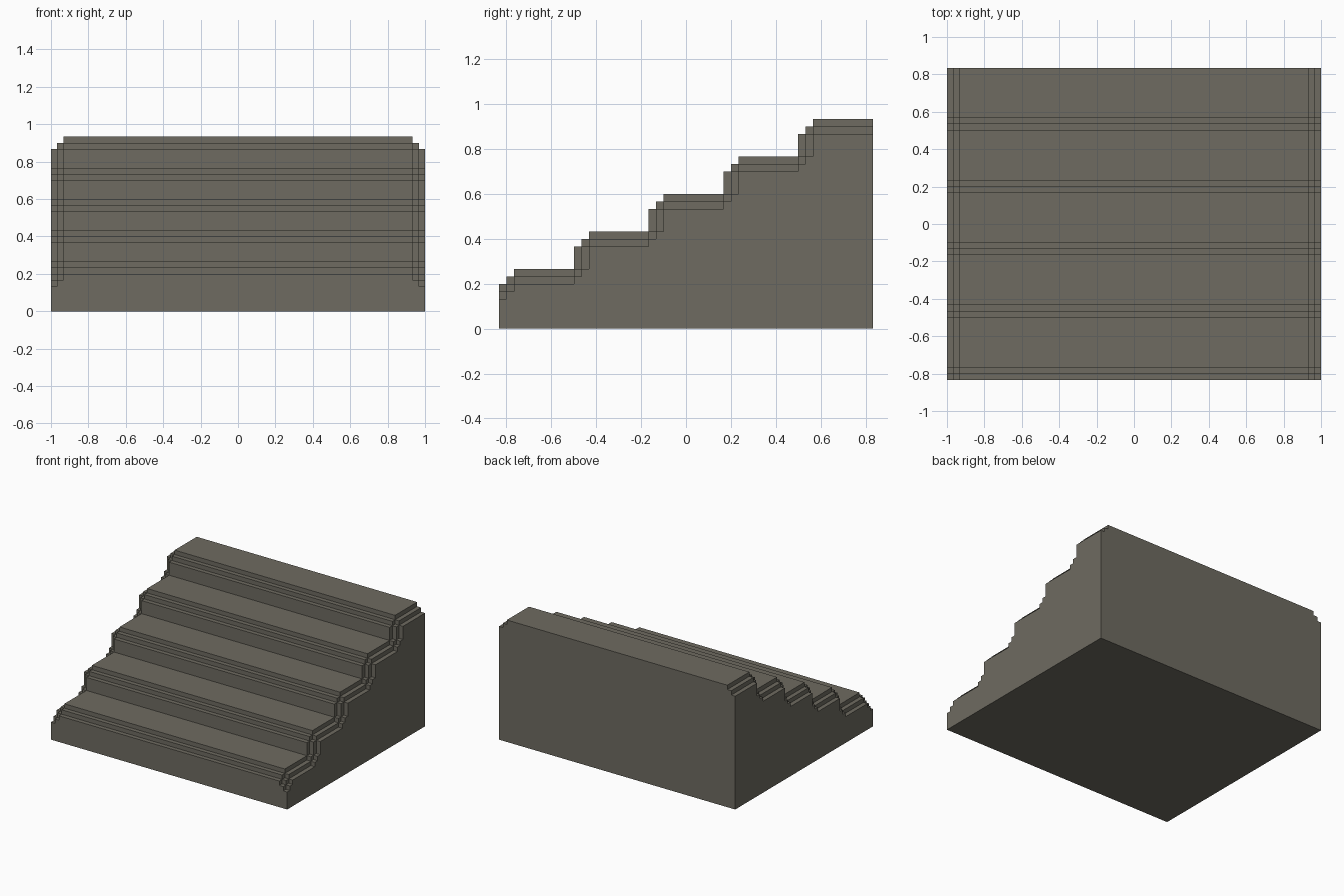
import bpy, bmesh
from mathutils import Vector

cube = bpy.data.objects.get("Cube")
if cube:
    bpy.data.objects.remove(cube, do_unlink=True)

U = 1 / 30                      # one stone course
HALF_W, DEPTH, STEPS, RUN, RISE, FIRST = 30, 50, 5, 10, 5, 6

# Height of the stair in each course-deep column: each step has a stepped nose
full = [FIRST + RISE * s + min(c, 2) for s in range(STEPS) for c in range(RUN)]


def eroded(k):
    """Stair heights worn back by k courses, measured diagonally."""
    return [min(full[i + d] - (k - abs(d)) for d in range(-k, k + 1)
                if 0 <= i + d < DEPTH) for i in range(DEPTH)]


def outline(h):
    """Top line of a stair as (y, z) points, front to back."""
    pts = [(0, h[0])]
    for i in range(1, DEPTH):
        if h[i] != h[i - 1]:
            pts += [(i, h[i - 1]), (i, h[i])]
    return pts + [(DEPTH, h[-1])]


bm = bmesh.new()


def face(pts, normal):
    f = bm.faces.new([bm.verts.new((x * U, (y - DEPTH / 2) * U, z * U)) for x, y, z in pts])
    f.normal_update()
    if f.normal.dot(Vector(normal)) < 0:
        f.normal_flip()


def strip(x0, x1, a, b, normal):
    """Quad spanning x0..x1 between two (y, z) points."""
    face([(x0, *a), (x1, *a), (x1, *b), (x0, *b)], normal)


# Bands across the width: worn edge, middle course, full centre, and mirror
layers = [eroded(k) for k in (2, 1, 0)]
edges = [-HALF_W, 1 - HALF_W, 2 - HALF_W, HALF_W - 2, HALF_W - 1, HALF_W]
for x0, x1, h in zip(edges, edges[1:], layers + layers[1::-1]):
    pts = outline(h)
    for a, b in zip(pts, pts[1:]):                       # treads and risers
        strip(x0, x1, a, b, (0, 0, 1) if a[1] == b[1] else (0, -1, 0))
    strip(x0, x1, (0, 0), pts[0], (0, -1, 0))            # front
    strip(x0, x1, (DEPTH, 0), pts[-1], (0, 1, 0))        # back

# Underside
strip(-HALF_W, HALF_W, (0, 0), (DEPTH, 0), (0, 0, -1))

for side in (-1, 1):
    # Outer side walls
    face([(side * HALF_W, y, z) for y, z in [(0, 0)] + outline(layers[0]) + [(DEPTH, 0)]],
         (side, 0, 0))
    # Side ledges between neighbouring bands
    for n, (low, high) in enumerate(zip(layers, layers[1:])):
        x = side * (HALF_W - 1 - n)
        start = 0
        for i in range(1, DEPTH + 1):
            if i == DEPTH or (low[i], high[i]) != (low[start], high[start]):
                face([(x, start, low[start]), (x, i, low[start]),
                      (x, i, high[start]), (x, start, high[start])], (side, 0, 0))
                start = i

bmesh.ops.remove_doubles(bm, verts=bm.verts, dist=U / 100)
mesh = bpy.data.meshes.new("stone_staircase")
bm.to_mesh(mesh)
bm.free()
stairs = bpy.data.objects.new("stone_staircase", mesh)
bpy.context.collection.objects.link(stairs)

# Single stone colour
stone = bpy.data.materials.new("grey_brown_stone")
stone.use_nodes = True
colour = (0.156, 0.147, 0.119, 1)
stone.diffuse_color = colour
stone.node_tree.nodes["Principled BSDF"].inputs["Base Color"].default_value = colour
mesh.materials.append(stone)
